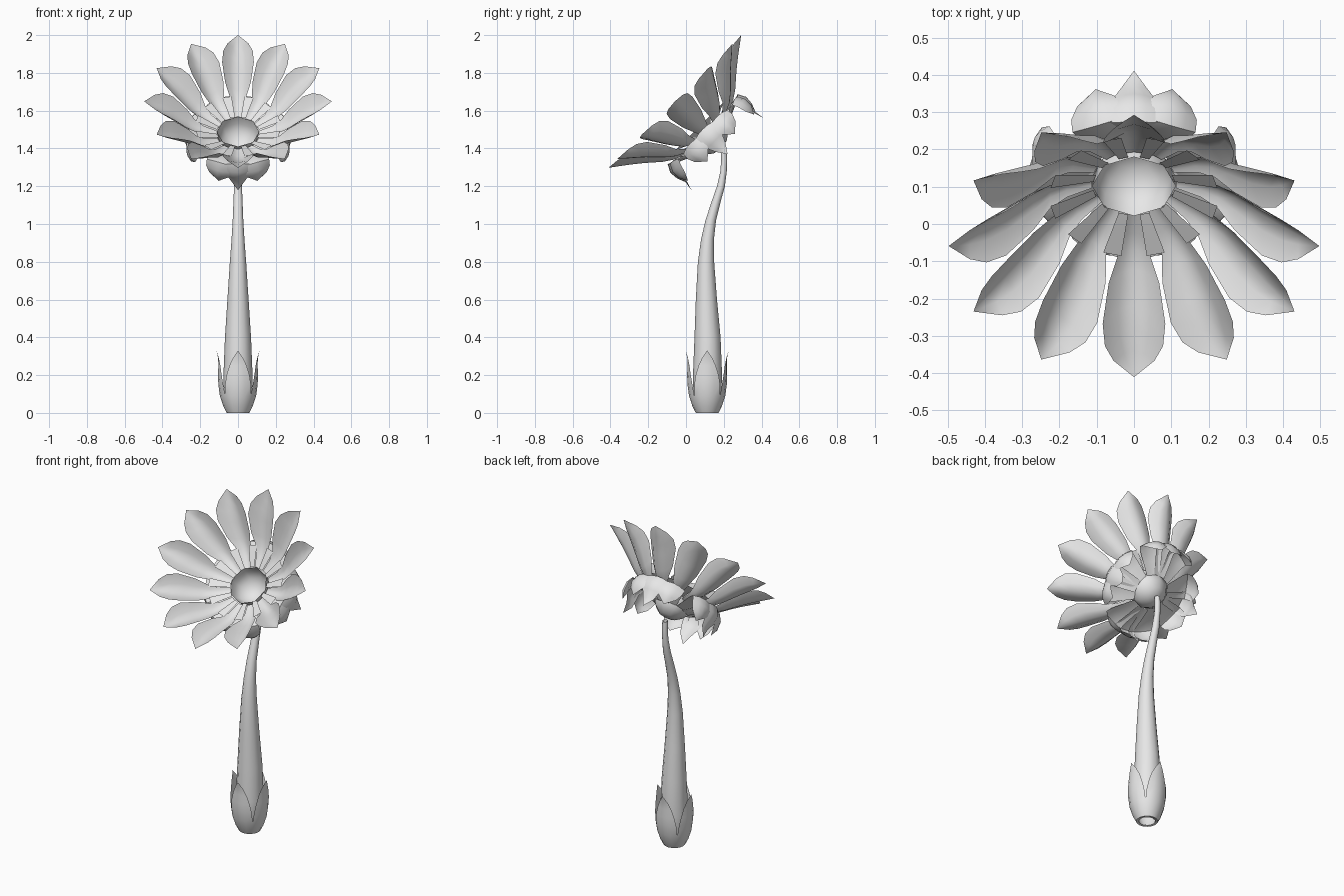
import bpy, math
from mathutils import Matrix, Vector

cube = bpy.data.objects.get("Cube")
if cube:
    bpy.data.objects.remove(cube, do_unlink=True)

mat = bpy.data.materials.new("light_grey")
mat.use_nodes = True
GREY = (0.8, 0.8, 0.8, 1.0)
mat.diffuse_color = GREY
mat.node_tree.nodes["Principled BSDF"].inputs["Base Color"].default_value = GREY

# Flower head frame: local z is the bloom axis, tilted forward by 45 degrees
HEAD = Matrix.Translation((0, 0.105, 1.485)) @ Matrix.Rotation(math.radians(45), 4, 'X')
BASE = Matrix.Translation((0, 0.112, 0))


def make(name, verts, faces, matrix=Matrix(), angle=50):
    me = bpy.data.meshes.new(name)
    me.from_pydata([matrix @ Vector(v) for v in verts], [], faces)
    me.materials.append(mat)
    me.validate()
    ob = bpy.data.objects.new(name, me)
    bpy.context.collection.objects.link(ob)
    bpy.ops.object.select_all(action='DESELECT')
    ob.select_set(True)
    bpy.context.view_layer.objects.active = ob
    # weld leaf tips to a point
    bpy.ops.object.mode_set(mode='EDIT')
    bpy.ops.mesh.select_all(action='SELECT')
    bpy.ops.mesh.remove_doubles(threshold=0.0004)
    bpy.ops.object.mode_set(mode='OBJECT')
    bpy.ops.object.shade_smooth_by_angle(angle=math.radians(angle))
    return ob


def grid_faces(rows, cols, start=0, closed=False):
    out = []
    for i in range(rows - 1):
        for j in range(cols if closed else cols - 1):
            a, b = start + i * cols + j, start + i * cols + (j + 1) % cols
            out.append((a, b, b + cols, a + cols))
    return out


def leaf_ring(name, rows, angles, cols=5):
    """Blades around the bloom axis; row = radius, height, half width,
    radial and vertical shift of the blade's edges."""
    verts, faces = [], []
    for ang in angles:
        faces += grid_faces(len(rows), cols, len(verts))
        rot = Matrix.Rotation(math.radians(ang), 3, 'Z')
        for r, h, w, dr, dh in rows:
            for j in range(cols):
                s = 1 - 2 * j / (cols - 1)
                verts.append(rot @ Vector((s * w, r + dr * s * s, h + dh * s * s)))
    return make(name, verts, faces, HEAD)


def ring_stack(name, rings, n, matrix=Matrix(), angle=50):
    """Tube through rings given as (centre y, z, radius)."""
    verts = []
    for cy, z, r in rings:
        for k in range(n):
            a = 2 * math.pi * k / n
            verts.append((r * math.cos(a), cy + r * math.sin(a), z))
    return make(name, verts, grid_faces(len(rings), n, closed=True), matrix, angle)


# Twelve large cupped petals
leaf_ring("petals", [
    (0.112, -0.012, 0.020, 0, 0.004),
    (0.180, 0.002, 0.031, 0, 0.014),
    (0.225, 0.020, 0.044, 0, 0.026),
    (0.270, 0.050, 0.068, 0, 0.054),
    (0.343, 0.114, 0.084, 0, 0.070),
    (0.395, 0.156, 0.078, 0, 0.060),
    (0.440, 0.190, 0.055, 0, 0.037),
    (0.497, 0.232, 0.0, 0, 0)], [30 * k for k in range(12)])

# Short flat strips between the petals
leaf_ring("inner_strips", [
    (0.109, 0.004, 0.013, 0, 0),
    (0.225, 0.046, 0.025, 0, 0)], [15 + 30 * k for k in range(12)], 2)

# Broad sepals curling backwards
leaf_ring("broad_sepals", [
    (0.098, -0.055, 0.038, 0, 0),
    (0.165, -0.018, 0.056, 0, -0.008),
    (0.225, 0.014, 0.069, -0.004, -0.014),
    (0.262, 0.018, 0.075, -0.012, -0.015),
    (0.286, -0.022, 0.073, -0.022, -0.008),
    (0.288, -0.070, 0.054, -0.020, 0),
    (0.268, -0.115, 0.0, 0, 0)], [22.5 + 45 * k for k in range(8)])

# Four longer pointed sepals
leaf_ring("pointed_sepals", [
    (0.098, -0.060, 0.036, 0, 0),
    (0.170, -0.018, 0.050, 0, -0.008),
    (0.225, 0.012, 0.060, -0.004, -0.012),
    (0.262, 0.024, 0.066, -0.012, -0.010),
    (0.284, -0.018, 0.066, -0.018, -0.004),
    (0.280, -0.065, 0.056, -0.018, 0),
    (0.262, -0.110, 0.036, -0.008, 0),
    (0.270, -0.163, 0.0, 0, 0)], [90 * k for k in range(4)])

# Hollow eight-sided cup in the middle of the bloom
ring_stack("flower_cup", [
    (0, 0.006, 0.112), (0, -0.040, 0.108), (0, -0.078, 0.088),
    (0, -0.108, 0.050), (0, -0.120, 0.0)], 8, HEAD, 80)

# Tapering bent stem, open at the bottom
ring_stack("stem", [
    (0.112, 0.0, 0.045), (0.112, 0.08, 0.074), (0.114, 0.2, 0.077),
    (0.114, 0.4, 0.069), (0.108, 0.6, 0.056), (0.106, 0.8, 0.043),
    (0.114, 0.92, 0.034), (0.131, 1.02, 0.028), (0.160, 1.12, 0.024),
    (0.185, 1.20, 0.021), (0.199, 1.28, 0.017), (0.202, 1.34, 0.016),
    (0.200, 1.388, 0.016)], 12)

# Sheath of four leaves joined around the stem base
rows = [(0.046, 0.004, 45), (0.060, 0.0, 45), (0.078, 0.035, 45),
        (0.096, 0.09, 45), (0.104, 0.15, 41), (0.106, 0.20, 35),
        (0.104, 0.25, 26), (0.105, 0.29, 15), (0.114, 0.33, 0)]
verts, faces, COLS = [], [], 5
for leaf in range(4):
    faces += grid_faces(len(rows), COLS, len(verts))
    for r, z, half in rows:
        for j in range(COLS):
            a = math.radians(90 * leaf + half * (2 * j / (COLS - 1) - 1))
            verts.append((r * math.cos(a), r * math.sin(a), z))
make("base_sheath", verts, faces, BASE)
